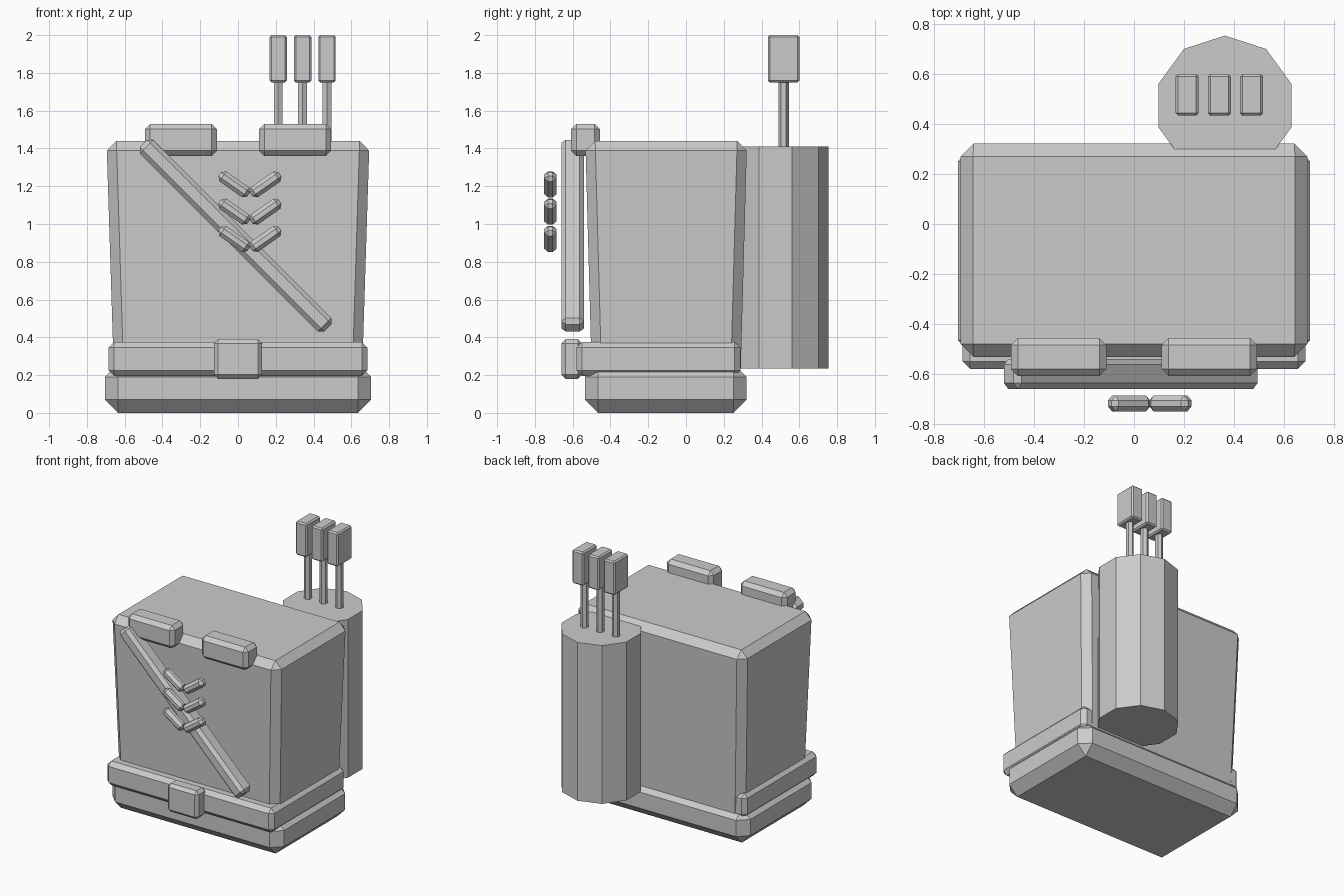
import bpy, bmesh
from math import radians
from mathutils import Matrix, Vector

if "Cube" in bpy.data.objects:
    bpy.data.objects.remove(bpy.data.objects["Cube"])


def add_object(name, bm, loc=(0, 0, 0), tilt=0):
    """Turn a bmesh into a flat-shaded object, tilted about y."""
    mesh = bpy.data.meshes.new(name)
    bmesh.ops.recalc_face_normals(bm, faces=bm.faces)
    bm.to_mesh(mesh)
    bm.free()
    obj = bpy.data.objects.new(name, mesh)
    obj.location = loc
    obj.rotation_euler = (0, radians(tilt), 0)
    bpy.context.collection.objects.link(obj)
    return obj


def box(name, loc, size, chamfer, tilt=0, taper=(1, 1)):
    """Chamfered box; taper scales the bottom face in x and y."""
    bm = bmesh.new()
    bmesh.ops.create_cube(bm, size=1, matrix=Matrix.Diagonal((*size, 1)))
    for v in bm.verts:
        if v.co.z < 0:
            v.co.x *= taper[0]
            v.co.y *= taper[1]
    bmesh.ops.bevel(bm, geom=bm.edges[:], offset=chamfer, segments=1,
                    affect='EDGES', clamp_overlap=True)
    return add_object(name, bm, loc, tilt)


def prism(name, x, y, z0, z1, radius, sides):
    """Upright prism with its first corner towards +y."""
    bm = bmesh.new()
    bmesh.ops.create_cone(bm, cap_ends=True, segments=sides, radius1=radius,
                          radius2=radius, depth=z1 - z0,
                          matrix=Matrix.Rotation(radians(90), 4, 'Z'))
    # turn so that one corner points straight back
    first = max(bm.verts, key=lambda v: v.co.y).co
    turn = Vector((first.x, first.y)).angle_signed(Vector((0, 1)))
    bmesh.ops.rotate(bm, verts=bm.verts, matrix=Matrix.Rotation(-turn, 3, 'Z'))
    return add_object(name, bm, (x, y, (z0 + z1) / 2))


# Tapered torso on a chamfered hip block, with a belt between them
box("torso", (0, -0.105, 0.78), (1.392, 0.856, 1.32), 0.052, taper=(0.94, 0.915))
box("hip_block", (0, -0.107, 0.13), (1.41, 0.856, 0.26), 0.07)
box("belt", (0, -0.146, 0.285), (1.372, 0.868, 0.18), 0.03)
box("belt_buckle", (0, -0.605, 0.285), (0.255, 0.11, 0.21), 0.022)

# Collar pads on the front top edge
for side, x in (("left", -0.302), ("right", 0.302)):
    box(f"collar_pad_{side}", (x, -0.532, 1.445), (0.382, 0.152, 0.17), 0.028)

# Diagonal chest strap
box("chest_strap", (-0.013, -0.6, 0.938), (1.38, 0.12, 0.1), 0.023, tilt=45)

# Three chevrons floating in front of the strap
for i in range(3):
    for side, s in (("left", -1), ("right", 1)):
        box(f"chevron_{i + 1}_{side}", (0.063 + s * 0.083, -0.718, 1.21 - i * 0.1445),
            (0.187, 0.065, 0.065), 0.02, tilt=-35 * s)

# Ten-sided quiver on the back, holding three arrows
prism("quiver", 0.364, 0.474, 0.235, 1.41, 0.28, 10)
for i in range(3):
    x = 0.213 + i * 0.129
    prism(f"arrow_shaft_{i + 1}", x, 0.517, 1.25, 1.8, 0.027, 6)
    box(f"arrow_fletching_{i + 1}", (x, 0.517, 1.875), (0.092, 0.167, 0.25), 0.01)
